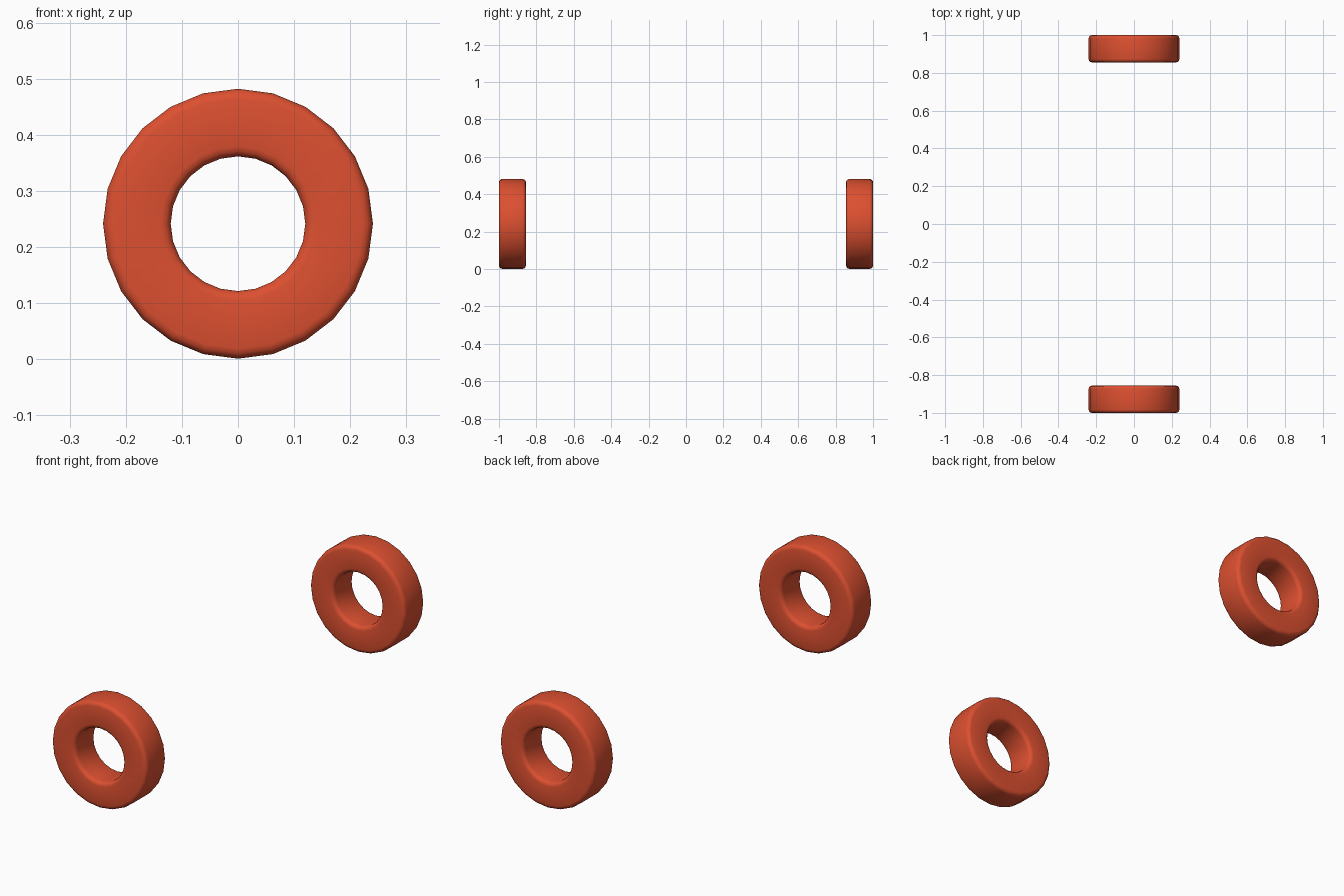
import bpy, bmesh
from math import sin, cos, pi

if "Cube" in bpy.data.objects:
    bpy.data.objects.remove(bpy.data.objects["Cube"])

SIDES = 24
R_OUT, R_IN, CZ = 0.2405, 0.12, 0.2415
Y0, Y1 = -1.0, -0.856
BEVEL, STEPS = 0.018, 3

mat = bpy.data.materials.new("red_rubber")
mat.diffuse_color = (0.72, 0.08, 0.03, 1)
mat.use_nodes = True
mat.node_tree.nodes["Principled BSDF"].inputs["Base Color"].default_value = mat.diffuse_color


def rounded_profile():
    """Rounded rectangle cross-section as (radius, y) points."""
    corners = [(R_OUT, Y1, 0), (R_IN, Y1, 1), (R_IN, Y0, 2), (R_OUT, Y0, 3)]
    pts = []
    for r, y, q in corners:
        sr = -1 if r == R_OUT else 1
        sy = 1 if y == Y0 else -1
        for i in range(STEPS + 1):
            a = (q + i / STEPS) * pi / 2
            pts.append((r + sr * BEVEL + BEVEL * cos(a),
                        y + sy * BEVEL + BEVEL * sin(a)))
    return pts


def make_ring(name, flip):
    bm = bmesh.new()
    rings = []
    for k in range(SIDES):
        a = 2 * pi * k / SIDES
        rings.append([bm.verts.new((r * cos(a), flip * y, CZ + r * sin(a)))
                      for r, y in rounded_profile()])
    n = len(rings[0])
    for k in range(SIDES):
        p, q = rings[k], rings[(k + 1) % SIDES]
        for j in range(n):
            f = bm.faces.new((p[j], p[(j + 1) % n], q[(j + 1) % n], q[j]))
            f.smooth = True
    bmesh.ops.recalc_face_normals(bm, faces=bm.faces)
    me = bpy.data.meshes.new(name)
    bm.to_mesh(me)
    bm.free()
    me.materials.append(mat)
    ob = bpy.data.objects.new(name, me)
    bpy.context.collection.objects.link(ob)


# Matching rings at both ends
make_ring("front_ring", 1)
make_ring("back_ring", -1)
